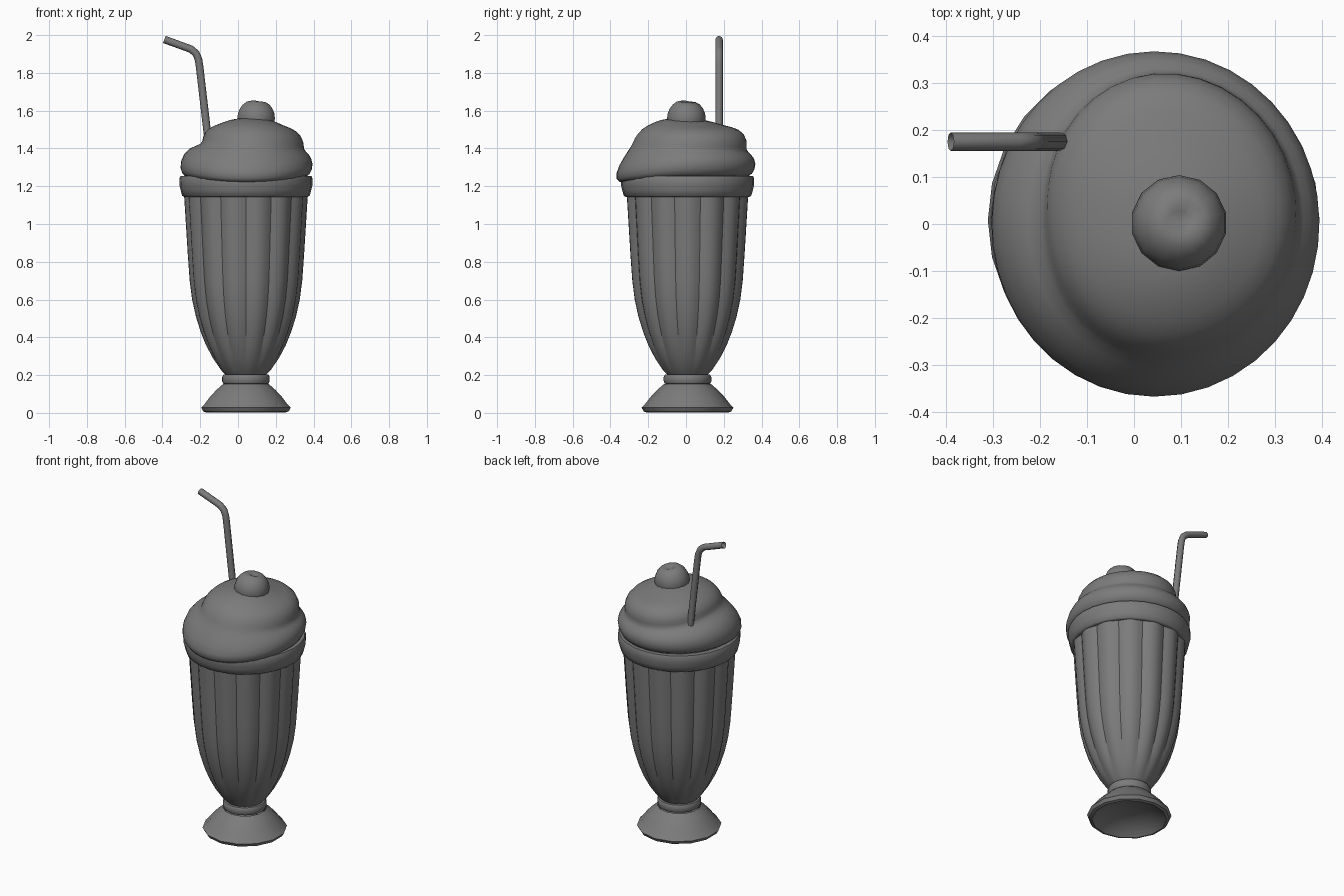
import bpy, bmesh
from math import sin, cos, pi, radians, exp

if "Cube" in bpy.data.objects:
    bpy.data.objects.remove(bpy.data.objects["Cube"])

AX, AY = 0.042, 0.008      # axis of the glass
FLUTES = 14
grey = bpy.data.materials.new("dark_grey")
grey.diffuse_color = (0.2, 0.2, 0.2, 1)
grey.use_nodes = True
grey.node_tree.nodes["Principled BSDF"].inputs["Base Color"].default_value = grey.diffuse_color


def finish(name, bm, angle=35):
    bmesh.ops.recalc_face_normals(bm, faces=bm.faces)
    me = bpy.data.meshes.new(name)
    bm.to_mesh(me)
    bm.free()
    me.materials.append(grey)
    ob = bpy.data.objects.new(name, me)
    bpy.context.collection.objects.link(ob)
    bpy.ops.object.select_all(action='DESELECT')
    ob.select_set(True)
    bpy.context.view_layer.objects.active = ob
    bpy.ops.object.shade_smooth_by_angle(angle=radians(angle))
    return ob


def loft(name, rows, segs, point, cap_start=False, cap_end=False, angle=35):
    """Skin rings; point(row, theta) gives (radius, z) around the glass axis."""
    bm = bmesh.new()
    rings = []
    for row in rows:
        ring = []
        for i in range(segs):
            a = 2 * pi * i / segs - pi / 2
            r, z = point(row, a)
            ring.append(bm.verts.new((AX + r * cos(a), AY + r * sin(a), z)))
        rings.append(ring)
    for low, high in zip(rings, rings[1:]):
        for i in range(segs):
            j = (i + 1) % segs
            bm.faces.new((low[i], low[j], high[j], high[i]))
    if cap_start:
        bm.faces.new(rings[0])
    if cap_end:
        bm.faces.new(rings[-1])
    return finish(name, bm, angle)


def plain(row, a):
    return row


# Flared foot, hollow underneath
foot = [(0.05, 0.07), (0.13, 0.055), (0.19, 0.022), (0.215, 0.002), (0.232, 0.008),
        (0.243, 0.028), (0.222, 0.05), (0.195, 0.085), (0.16, 0.122), (0.125, 0.152)]
loft("foot", foot, 14, plain, cap_start=True)

# Collar ring between foot and bowl
collar = [(0.105, 0.15), (0.12, 0.155), (0.126, 0.168), (0.126, 0.19),
          (0.12, 0.202), (0.10, 0.206)]
loft("collar", collar, 28, plain, cap_start=True, cap_end=True)


# Fluted bowl: rounded lobes with sharp grooves between them
def fluted(row, a):
    r, z = row
    lobe = abs(sin((a + pi / 2) * FLUTES / 2))
    depth = 0.058 * min(1, max(0, (z - 0.2) / 0.17))
    return r * (1 - depth * (1 - lobe)), z


bowl = [(0.105, 0.2), (0.13, 0.225), (0.175, 0.29), (0.212, 0.36), (0.24, 0.43),
        (0.265, 0.51), (0.285, 0.6), (0.298, 0.7), (0.308, 0.84), (0.318, 1.0), (0.328, 1.16)]
loft("fluted_bowl", bowl, FLUTES * 6, fluted, angle=22)

# Thick rim
rim = [(0.30, 1.15), (0.325, 1.143), (0.338, 1.15), (0.346, 1.18), (0.352, 1.205),
       (0.353, 1.24), (0.347, 1.254), (0.32, 1.256), (0.29, 1.235)]
loft("rim", rim, 28, plain, cap_end=True, angle=50)

# Whipped cream swirl: outlines (radius, z) seen to the right, back, left and front
outlines = [
    [(.31, 1.24), (.345, 1.26), (.366, 1.32), (.338, 1.375), (.308, 1.39),
     (.314, 1.43), (.285, 1.49), (.20, 1.53), (.13, 1.56)],
    [(.31, 1.24), (.35, 1.26), (.375, 1.32), (.345, 1.37), (.310, 1.39),
     (.328, 1.44), (.29, 1.50), (.20, 1.53), (.10, 1.555)],
    [(.31, 1.24), (.345, 1.26), (.36, 1.33), (.31, 1.41), (.228, 1.42),
     (.235, 1.46), (.20, 1.51), (.13, 1.535), (.06, 1.56)],
    [(.31, 1.23), (.375, 1.21), (.395, 1.262), (.34, 1.36), (.303, 1.41),
     (.288, 1.45), (.25, 1.505), (.18, 1.54), (.10, 1.565)],
]


def swirl(k, a):
    t = (a / (pi / 2)) % 4
    i = int(t)
    f = t - i
    p = [outlines[(i + d) % 4][k] for d in (-1, 0, 1, 2)]
    out = []
    for c in (0, 1):       # smooth periodic interpolation
        p0, p1, p2, p3 = (q[c] for q in p)
        out.append(p1 + 0.5 * f * (p2 - p0 + f * (2 * p0 - 5 * p1 + 4 * p2 - p3
                                                 + f * (3 * (p1 - p2) + p3 - p0))))
    # second, shorter fold on the upper right and back
    fold = max(0, cos(a - radians(50)))
    out[0] -= (0, 0, 0, 0, 0, 0, .005, .015, 0)[k] * fold
    out[1] += (0, 0, 0, 0, 0, 0, .01, -.012, 0)[k] * fold
    return out


cream = loft("whipped_cream", range(9), 20, swirl, cap_start=True, cap_end=True, angle=180)
cream.modifiers.new("soft", 'SUBSURF').levels = 1
cream.modifiers["soft"].render_levels = 1

# Cherry with a stem dimple
bm = bmesh.new()
bmesh.ops.create_uvsphere(bm, u_segments=14, v_segments=12, radius=0.102)
for v in bm.verts:
    d2 = (v.co.x - 0.01) ** 2 + (v.co.y - 0.01) ** 2
    if v.co.z > 0:
        v.co.z -= 0.03 * exp(-d2 / 0.0009)
    v.co.x += 0.096
    v.co.y += 0.002
    v.co.z += 1.56
finish("cherry", bm, 180)

# Bent drinking straw
path = [(-0.148, 1.36), (-0.203, 1.83), (-0.209, 1.87), (-0.222, 1.903),
        (-0.25, 1.926), (-0.39, 1.977)]
cu = bpy.data.curves.new("straw", 'CURVE')
cu.dimensions = '3D'
cu.bevel_depth = 0.02
cu.bevel_resolution = 2
cu.materials.append(grey)
sp = cu.splines.new('POLY')
sp.points.add(len(path) - 1)
for pt, (x, z) in zip(sp.points, path):
    pt.co = (x, 0.175, z, 1)
sp.use_smooth = True
bpy.context.collection.objects.link(bpy.data.objects.new("straw", cu))
